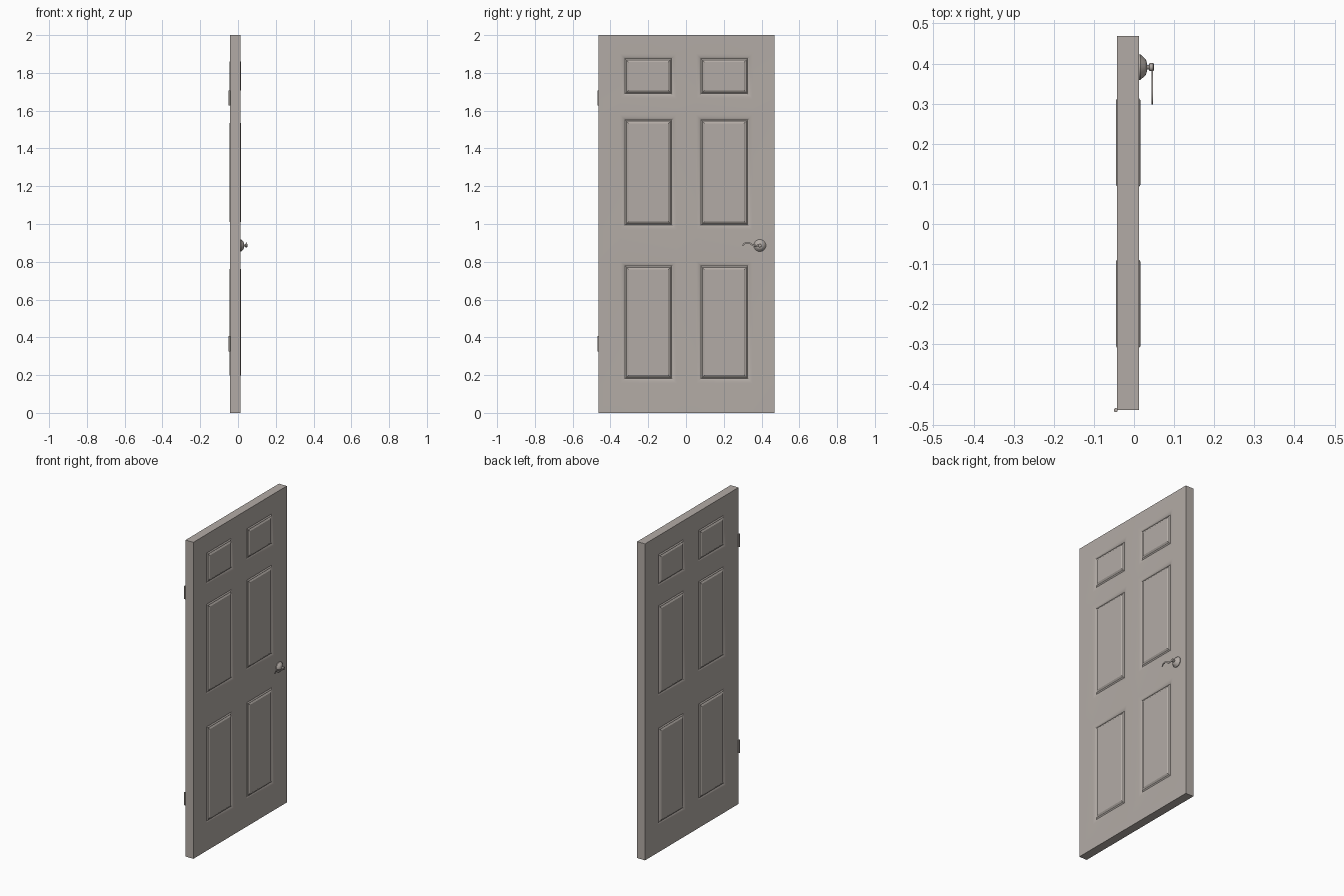
import bpy, bmesh, math
from mathutils import Vector

if "Cube" in bpy.data.objects:
    bpy.data.objects.remove(bpy.data.objects["Cube"])

paint = bpy.data.materials.new("warm_grey")
paint.diffuse_color = (0.45, 0.41, 0.38, 1)
paint.use_nodes = True
paint.node_tree.nodes["Principled BSDF"].inputs["Base Color"].default_value = paint.diffuse_color


def finish(bm, name, angle=30):
    bmesh.ops.remove_doubles(bm, verts=bm.verts, dist=1e-5)
    bmesh.ops.recalc_face_normals(bm, faces=bm.faces)
    me = bpy.data.meshes.new(name)
    bm.to_mesh(me)
    bm.free()
    ob = bpy.data.objects.new(name, me)
    bpy.context.collection.objects.link(ob)
    me.materials.append(paint)
    bpy.ops.object.select_all(action='DESELECT')
    ob.select_set(True)
    bpy.context.view_layer.objects.active = ob
    bpy.ops.object.shade_smooth_by_angle(angle=math.radians(angle))
    return ob


def quad(bm, pts):
    bm.faces.new([bm.verts.new(p) for p in pts])


# Door slab: a grid of flat cells with moulded raised panels, both sides
X0, X1 = -0.042, 0.0127
Y0, Y1, H = -0.464, 0.469, 2.0
M = 0.045                                     # moulding width around a panel
cols = [(-0.304, -0.094), (0.098, 0.308)]
rows = [(0.20, 0.759), (1.013, 1.533), (1.708, 1.857)]
# (distance outside the raised field, height over the slab face)
profile = [(M, 0), (0.036, -0.0006), (0.028, -0.0025), (0.020, -0.006),
           (0.018, -0.0075), (0.011, -0.002), (0.008, -0.002), (0.0, 0.0035)]


def cuts(lo, spans, hi):
    out = [lo]
    for a, b in spans:
        out += [a - M, b + M]
    return out + [hi]


ys, zs = cuts(Y0, cols, Y1), cuts(0, rows, H)


def ring(x, a, b, c, d):
    return [(x, a, c), (x, b, c), (x, b, d), (x, a, d)]


bm = bmesh.new()
for face_x, s in ((X1, 1), (X0, -1)):
    for i in range(len(ys) - 1):
        for j in range(len(zs) - 1):
            a, b, c, d = ys[i], ys[i + 1], zs[j], zs[j + 1]
            if not (i % 2 and j % 2):
                quad(bm, ring(face_x, a, b, c, d))
                continue
            rings = [ring(face_x + s * h, a + M - o, b - M + o, c + M - o, d - M + o)
                     for o, h in profile]
            for r, q in zip(rings, rings[1:]):
                for k in range(4):
                    n = (k + 1) % 4
                    quad(bm, (r[k], r[n], q[n], q[k]))
            quad(bm, rings[-1])
# slab edges
for y in (Y0, Y1):
    for c, d in zip(zs, zs[1:]):
        quad(bm, [(X0, y, c), (X1, y, c), (X1, y, d), (X0, y, d)])
for z in (0, H):
    for a, b in zip(ys, ys[1:]):
        quad(bm, [(X0, a, z), (X1, a, z), (X1, b, z), (X0, b, z)])
finish(bm, "door_panel_slab", 25)


def lathe_x(name, prof, y, z, n=32):
    """Revolve (x, radius) points about an x axis."""
    bm = bmesh.new()
    loops = [[bm.verts.new((x, y + r * math.cos(2 * math.pi * k / n),
                            z + r * math.sin(2 * math.pi * k / n))) for k in range(n)]
             for x, r in prof]
    for p, q in zip(loops, loops[1:]):
        for k in range(n):
            bm.faces.new((p[k], p[(k + 1) % n], q[(k + 1) % n], q[k]))
    bm.faces.new(loops[0])
    bm.faces.new(loops[-1])
    return finish(bm, name)


# Handle rose, neck and hub
KY, KZ = 0.391, 0.886
lathe_x("handle_rose", [(0.011, 0.032), (0.016, 0.032), (0.020, 0.028), (0.027, 0.022),
                        (0.030, 0.018), (0.032, 0.011), (0.033, 0.006)], KY, KZ)
lathe_x("handle_neck", [(0.031, 0.006), (0.040, 0.006)], KY, KZ, 20)
lathe_x("handle_hub", [(0.037, 0.007), (0.039, 0.010), (0.048, 0.010), (0.0495, 0.008)],
        KY, KZ, 24)

# Lever: thin wavy strip from (y, z, half width) points
path = [(0.391, 0.886, 0.006), (0.375, 0.885, 0.005), (0.362, 0.885, 0.0045),
        (0.350, 0.890, 0.0045), (0.338, 0.898, 0.0045), (0.325, 0.902, 0.004),
        (0.313, 0.899, 0.004), (0.305, 0.892, 0.004), (0.301, 0.884, 0.003)]
bm = bmesh.new()
sections = []
for i, (y, z, w) in enumerate(path):
    p, q = path[max(i - 1, 0)], path[min(i + 1, len(path) - 1)]
    t = Vector((q[0] - p[0], q[1] - p[1])).normalized()
    ny, nz = -t.y * w, t.x * w
    sections.append([bm.verts.new(v) for v in (
        (0.0440, y + ny, z + nz), (0.0475, y + ny, z + nz),
        (0.0475, y - ny, z - nz), (0.0440, y - ny, z - nz))])
for p, q in zip(sections, sections[1:]):
    for k in range(4):
        bm.faces.new((p[k], p[(k + 1) % 4], q[(k + 1) % 4], q[k]))
bm.faces.new(sections[0])
bm.faces.new(sections[-1])
finish(bm, "handle_lever", 40)

# Hinge barrels
for name, lo, hi in (("hinge_lower", 0.324, 0.406), ("hinge_upper", 1.627, 1.708)):
    bm = bmesh.new()
    bmesh.ops.create_cone(bm, cap_ends=True, segments=16, radius1=0.005, radius2=0.005,
                          depth=hi - lo)
    bmesh.ops.translate(bm, verts=bm.verts, vec=(-0.0455, -0.464, (lo + hi) / 2))
    finish(bm, name)
